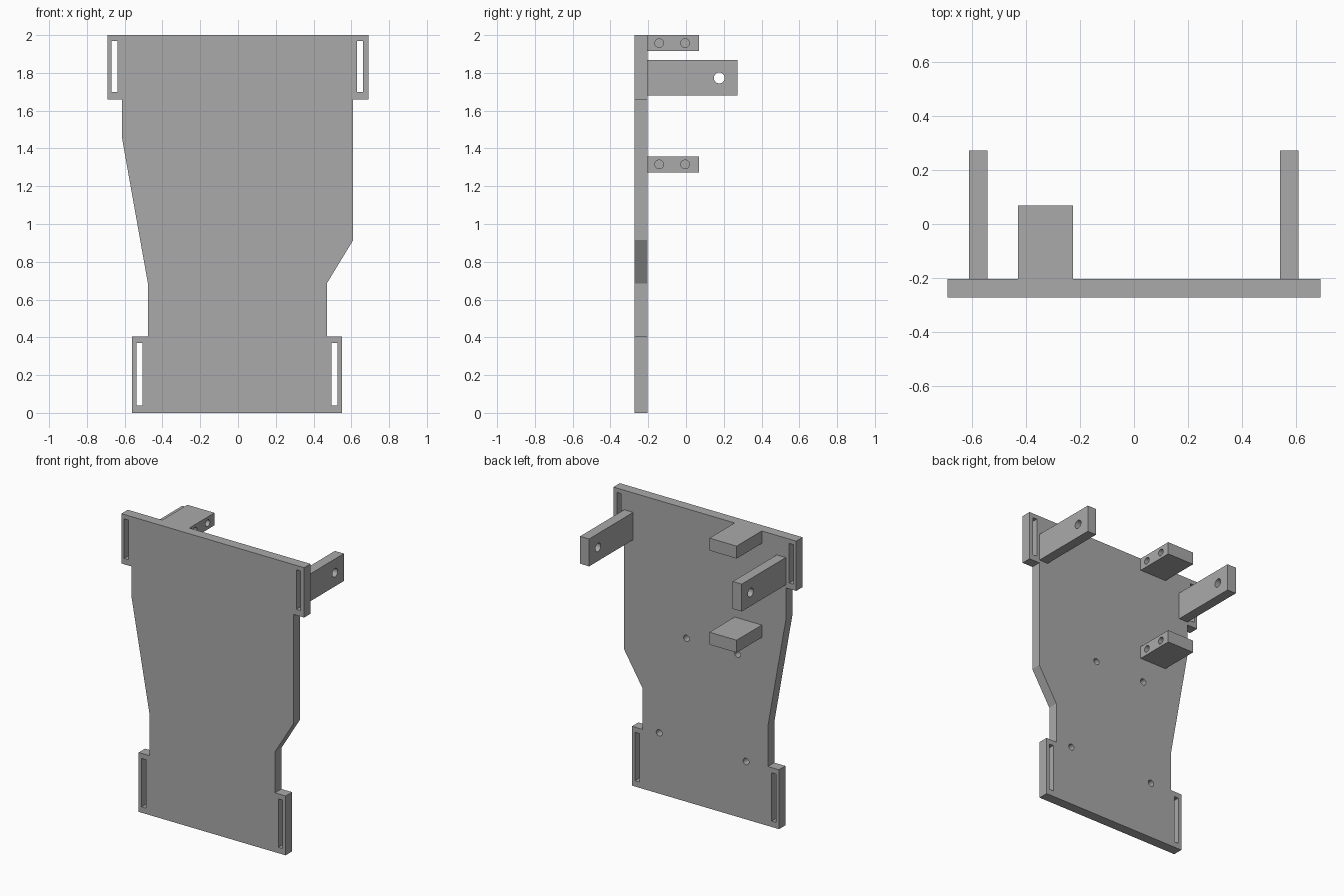
import bpy
import bmesh
from math import pi
from mathutils import Matrix, Vector

if "Cube" in bpy.data.objects:
    bpy.data.objects.remove(bpy.data.objects["Cube"], do_unlink=True)

FRONT, BACK = -0.272, -0.203   # faces of the plate
ARM_END, BLOCK_END = 0.272, 0.068

grey = bpy.data.materials.new("plain_grey")
grey.use_nodes = True
grey.diffuse_color = (0.4, 0.4, 0.4, 1)
grey.node_tree.nodes["Principled BSDF"].inputs["Base Color"].default_value = (0.4, 0.4, 0.4, 1)


def finish(name, bm):
    bmesh.ops.recalc_face_normals(bm, faces=bm.faces[:])
    mesh = bpy.data.meshes.new(name)
    bm.to_mesh(mesh)
    bm.free()
    mesh.materials.append(grey)
    ob = bpy.data.objects.new(name, mesh)
    bpy.context.collection.objects.link(ob)
    return ob


def box(name, low, high):
    low, high = Vector(low), Vector(high)
    bm = bmesh.new()
    size = Matrix.Diagonal(high - low).to_4x4()
    bmesh.ops.create_cube(bm, size=1, matrix=Matrix.Translation((low + high) / 2) @ size)
    return finish(name, bm)


def peg(centre, radius, length, axis):
    bm = bmesh.new()
    turn = Matrix.Rotation(pi / 2, 4, "Y" if axis == "X" else "X")
    bmesh.ops.create_cone(bm, cap_ends=True, segments=32, radius1=radius, radius2=radius,
                          depth=length, matrix=Matrix.Translation(centre) @ turn)
    return finish("hole_cutter", bm)


def cut(ob, cutters):
    bpy.context.view_layer.objects.active = ob
    for cutter in cutters:
        cutter.hide_render = True
        mod = ob.modifiers.new("cut", "BOOLEAN")
        mod.operation = "DIFFERENCE"
        mod.solver = "EXACT"
        mod.object = cutter
        bpy.ops.object.modifier_apply(modifier=mod.name)
        bpy.data.objects.remove(cutter, do_unlink=True)


# Back plate: outline extruded through its thickness
outline = [(-0.56, 0), (0.55, 0), (0.55, 0.405), (0.47, 0.405), (0.47, 0.685),
           (0.61, 0.915), (0.61, 1.66), (0.69, 1.66), (0.69, 2), (-0.69, 2),
           (-0.69, 1.66), (-0.613, 1.66), (-0.613, 1.45), (-0.476, 0.68),
           (-0.476, 0.405), (-0.56, 0.405)]
bm = bmesh.new()
face = bm.faces.new([bm.verts.new((x, FRONT, z)) for x, z in outline])
grown = bmesh.ops.extrude_face_region(bm, geom=[face])
bmesh.ops.translate(bm, vec=(0, BACK - FRONT, 0),
                    verts=[v for v in grown["geom"] if isinstance(v, bmesh.types.BMVert)])
plate = finish("back_plate", bm)

# Strap slots in the four ears, and blind screw holes in the rear face
slots = [(-0.653, 1.7, 1.97), (0.647, 1.7, 1.97), (-0.521, 0.04, 0.37), (0.511, 0.04, 0.37)]
cutters = [box("slot_cutter", (x - 0.016, FRONT - 0.1, low), (x + 0.016, BACK + 0.1, high))
           for x, low, high in slots]
cutters += [peg((x, BACK, z), 0.022, 0.1, "Y")
            for x, z in [(0.138, 1.115), (-0.247, 1.11), (0.345, 0.415), (-0.311, 0.395)]]
cut(plate, cutters)

# Side arms with a pivot hole through each
for side, x in (("left", 0.575), ("right", -0.577)):
    arm = box(side + "_arm", (x - 0.034, BACK, 1.68), (x + 0.034, ARM_END, 1.867))
    cut(arm, [peg((x, 0.176, 1.773), 0.029, 0.2, "X")])

# Mounting blocks with two blind holes in the inner side
for name, low, high in (("upper_block", 1.915, 2), ("lower_block", 1.273, 1.358)):
    block = box(name, (-0.43, BACK, low), (-0.225, BLOCK_END, high))
    cut(block, [peg((-0.225, y, (low + high) / 2), 0.023, 0.2, "X") for y in (-0.142, -0.005)])
